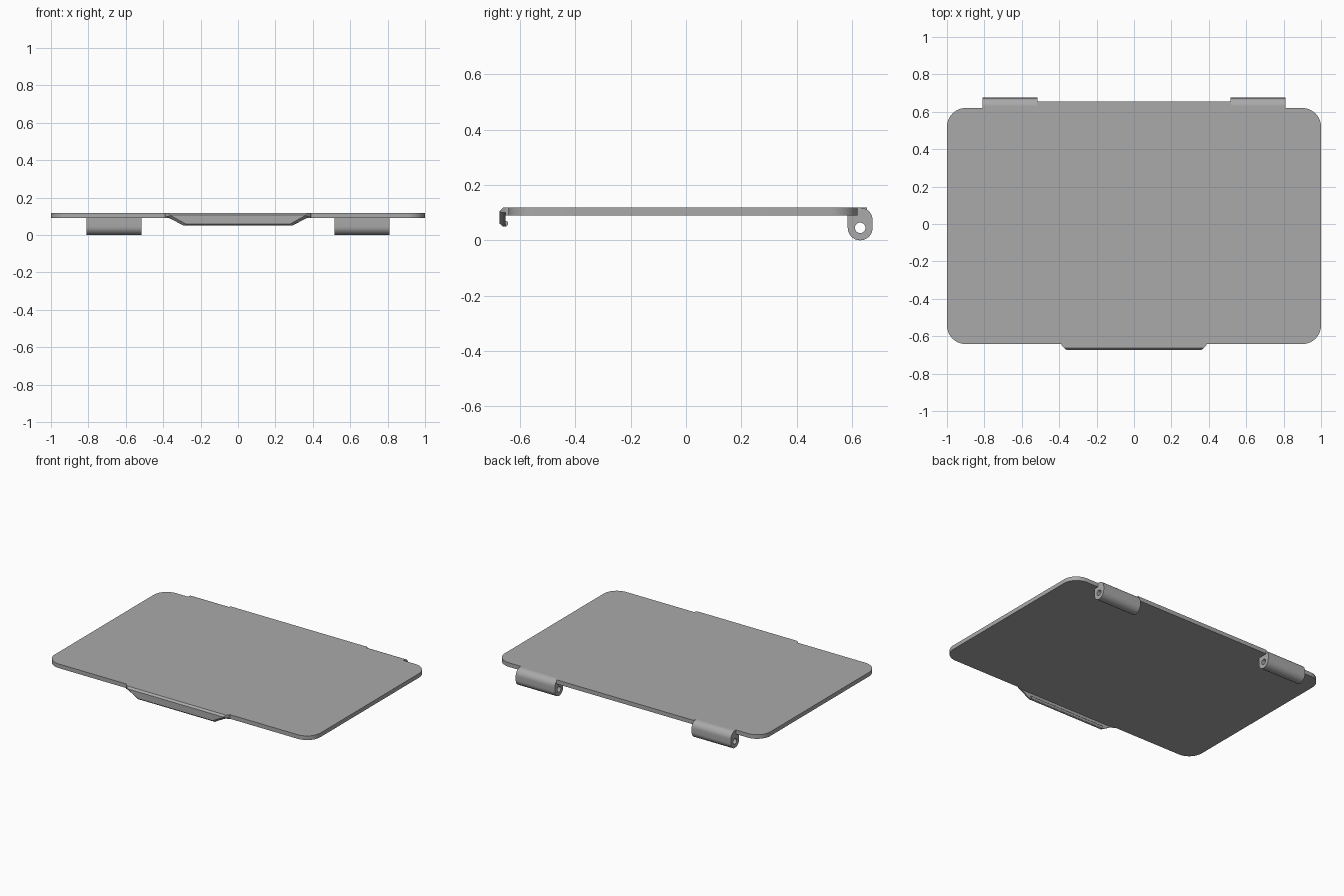
import bpy, bmesh
from math import cos, sin, pi, radians

cube = bpy.data.objects.get("Cube")
if cube:
    bpy.data.objects.remove(cube)

grey = bpy.data.materials.new("plain grey")
grey.use_nodes = True
colour = (0.4, 0.4, 0.4, 1)
grey.diffuse_color = colour
grey.node_tree.nodes["Principled BSDF"].inputs["Base Color"].default_value = colour

PLATE_LOW, PLATE_TOP = 0.09, 0.118


def arc(cx, cy, r, start, end, steps=10):
    angles = [radians(start + (end - start) * i / steps) for i in range(steps + 1)]
    return [(cx + r * cos(a), cy + r * sin(a)) for a in angles]


def finish(name, bm, smooth=True):
    bmesh.ops.recalc_face_normals(bm, faces=bm.faces)
    mesh = bpy.data.meshes.new(name)
    bm.to_mesh(mesh)
    bm.free()
    obj = bpy.data.objects.new(name, mesh)
    bpy.context.collection.objects.link(obj)
    mesh.materials.append(grey)
    if smooth:
        bpy.ops.object.select_all(action="DESELECT")
        obj.select_set(True)
        bpy.context.view_layer.objects.active = obj
        bpy.ops.object.shade_smooth_by_angle(angle=radians(30))
    return obj


def loft(name, rings, smooth=True):
    """Skin a stack of matching rings and cap both ends."""
    bm = bmesh.new()
    loops = [[bm.verts.new(p) for p in ring] for ring in rings]
    n = len(rings[0])
    for a, b in zip(loops, loops[1:]):
        for i in range(n):
            j = (i + 1) % n
            bm.faces.new((a[i], a[j], b[j], b[i]))
    bm.faces.new(loops[0])
    bm.faces.new(loops[-1])
    return finish(name, bm, smooth)


# Lid plate: rounded corners, with a raised rear tab that reaches the hinges
R = 0.1
right = (arc(1 - R, -0.642 + R, R, -90, 0) + arc(1 - R, 0.62 - R, R, 0, 90)
         + [(0.81, 0.62), (0.81, 0.63), (0.518, 0.63), (0.518, 0.655)])
outline = right + [(-x, y) for x, y in reversed(right)]
loft("lid_plate", [[(x, y, z) for x, y in outline] for z in (PLATE_LOW, PLATE_TOP)])

# Hinge knuckles: round-ended barrels with a pin hole running through
CY, CZ, KR = 0.63, 0.045, 0.045
profile = (arc(CY, CZ, KR, 180, 360, 20) + arc(CY, PLATE_TOP - KR, KR, 0, 90)
           + [(0.61, PLATE_TOP), (0.585, PLATE_LOW)])
hole = arc(CY, CZ, 0.019, 0, 345, 23)


def knuckle(name, x0, x1):
    body = loft(name, [[(x, y, z) for y, z in profile] for x in (x0, x1)])
    cutter = loft(name + "_cutter", [[(x, y, z) for y, z in hole]
                                     for x in (x0 - 0.1, x1 + 0.1)])
    bpy.context.view_layer.objects.active = body
    cut = body.modifiers.new("pin hole", "BOOLEAN")
    cut.object = cutter
    cut.solver = "EXACT"
    bpy.ops.object.modifier_apply(modifier=cut.name)
    bpy.data.objects.remove(cutter)


knuckle("hinge_left", 0.515, 0.81)
knuckle("hinge_right", -0.81, -0.515)


# Front latch: bevelled trapezoid flap hanging below the front edge
def flap_ring(y, side, foot, shoulder, low, top):
    half = [(foot, low), (side, shoulder), (side, top)]
    return [(x, y, z) for x, z in half + [(-x, z) for x, z in reversed(half)]]


loft("latch_flap", [
    flap_ring(-0.652, 0.385, 0.29, 0.1, 0.05, PLATE_TOP),
    flap_ring(-0.662, 0.375, 0.29, 0.1, 0.05, PLATE_TOP),
    flap_ring(-0.674, 0.36, 0.28, 0.104, 0.06, 0.106)], smooth=False)
loft("latch_bridge", [[(x, y, z) for x, y in
     ((-0.39, -0.64), (-0.385, -0.653), (0.385, -0.653), (0.39, -0.64))]
     for z in (PLATE_LOW, PLATE_TOP)], smooth=False)

# Small catch ridge along the inside foot of the latch
ridge = arc(-0.653, 0.06, 0.01, -90, 90, 6)
loft("latch_ridge", [[(x, y, z) for y, z in ridge] for x in (-0.285, 0.285)])
